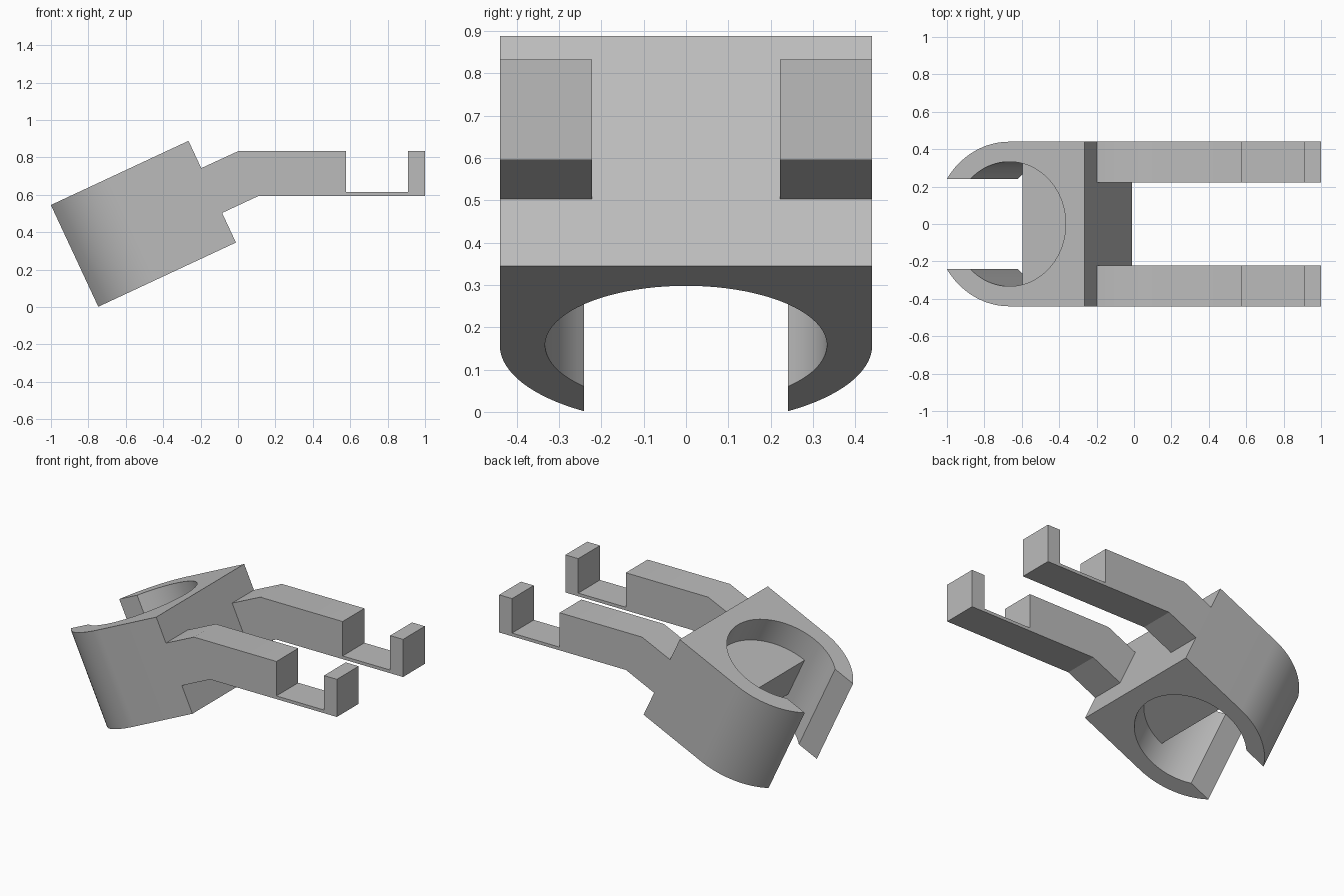
import bpy, bmesh
from math import cos, sin, pi, radians, acos, asin
from mathutils import Matrix

cube = bpy.data.objects.get("Cube")
if cube:
    bpy.data.objects.remove(cube)

grey = bpy.data.materials.new("plain_grey")
grey.use_nodes = True
grey.diffuse_color = (0.5, 0.5, 0.5, 1)
grey.node_tree.nodes["Principled BSDF"].inputs["Base Color"].default_value = (0.5, 0.5, 0.5, 1)


def prism(name, points, direction, matrix=Matrix()):
    """Extrude a closed outline of 3D points along a direction."""
    bm = bmesh.new()
    face = bm.faces.new([bm.verts.new(p) for p in points])
    new = bmesh.ops.extrude_face_region(bm, geom=[face])["geom"]
    bmesh.ops.translate(bm, vec=direction,
                        verts=[v for v in new if isinstance(v, bmesh.types.BMVert)])
    bmesh.ops.recalc_face_normals(bm, faces=bm.faces)
    bm.transform(matrix)
    mesh = bpy.data.meshes.new(name)
    bm.to_mesh(mesh)
    bm.free()
    mesh.materials.append(grey)
    obj = bpy.data.objects.new(name, mesh)
    bpy.context.collection.objects.link(obj)
    bpy.ops.object.select_all(action="DESELECT")
    obj.select_set(True)
    bpy.context.view_layer.objects.active = obj
    bpy.ops.object.shade_smooth_by_angle(angle=radians(25))
    return obj


def arc(radius, start, end, steps, z=0):
    angles = [start + (end - start) * i / steps for i in range(steps + 1)]
    return [(radius * cos(a), radius * sin(a), z) for a in angles]


# Tilted frame of the clip, with its origin at the centre of the bore's upper rim
TILT = Matrix.Translation((-0.667, 0, 0.701)) @ Matrix.Rotation(radians(-25), 4, "Y")
OUTER, BORE, HEIGHT, BACK, FRONT = 0.44, 0.333, 0.6, 0.444, 0.368

# Clip body: open ring in front, square block behind
tip = acos(-FRONT / OUTER)
gap = pi - asin(OUTER * sin(tip) / BORE)
outline = [(BACK, -OUTER, 0), (BACK, OUTER, 0)]
outline += arc(OUTER, pi / 2, tip, 16)
outline += arc(BORE, gap, -gap, 64)
outline += arc(OUTER, -tip, -pi / 2, 16)
prism("clip_body", outline, (0, 0, -HEIGHT), TILT)

# Half-round stop inside the bore
prism("bore_stop", arc(BORE + 0.01, -pi / 2, pi / 2, 32, -0.165), (0, 0, -0.27), TILT)

# Pair of hooked arms
ARM = [(-0.198, 0.742), (0, 0.833), (0.577, 0.833), (0.577, 0.615), (0.91, 0.615),
       (0.91, 0.833), (1, 0.833), (1, 0.595), (0.112, 0.595), (-0.087, 0.502)]
for name, y in (("back_arm", 0.222), ("front_arm", -OUTER)):
    prism(name, [(x, y, z) for x, z in ARM], (0, OUTER - 0.222, 0))
